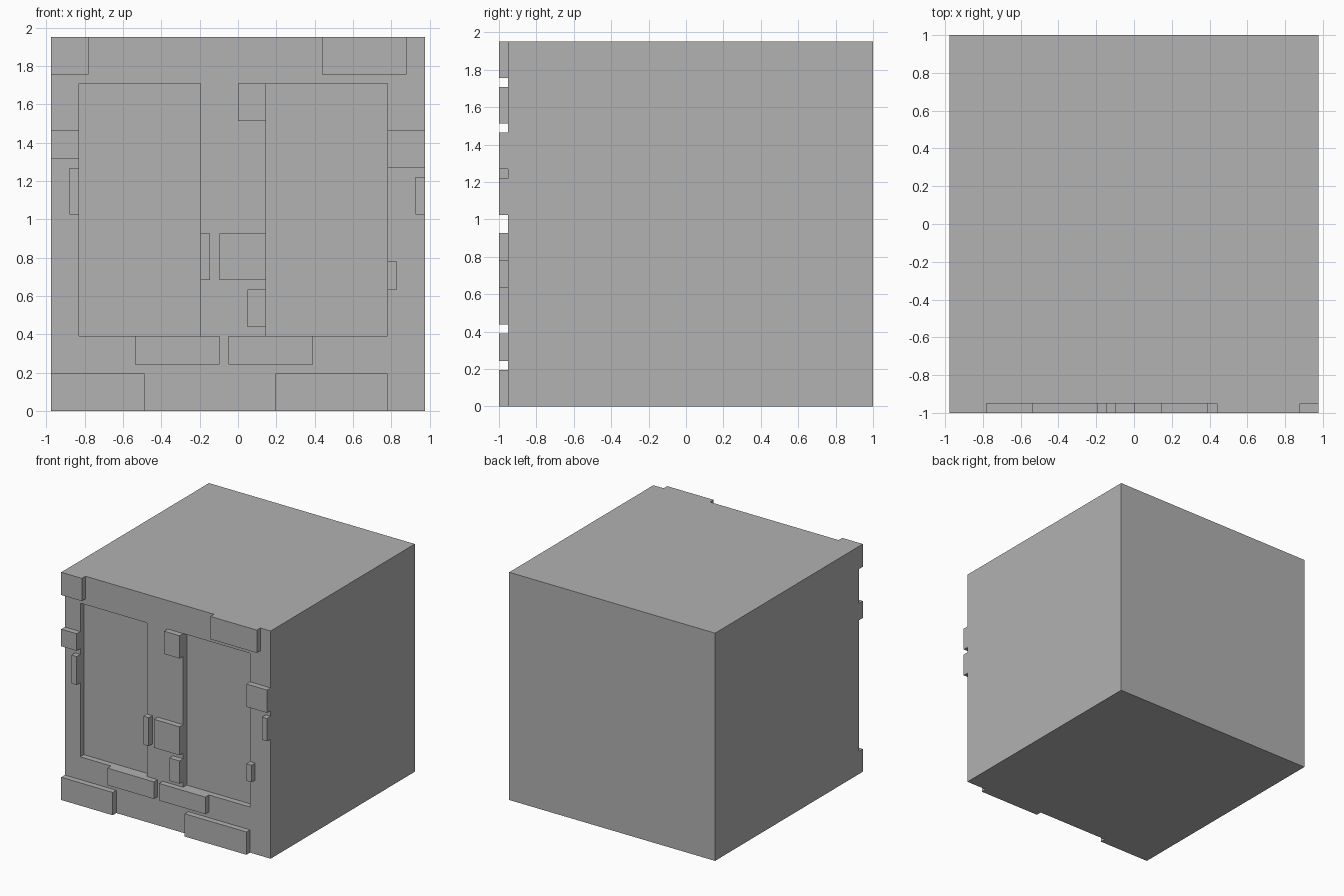
import bpy
import bmesh

cube = bpy.data.objects.get("Cube")
if cube:
    bpy.data.objects.remove(cube, do_unlink=True)

# The whole design sits on a square module: 40 modules wide and tall, 41 deep
U = 2 / 41
FRONT, BACK = -19.5, 20.5

stone = bpy.data.materials.new("grey stone")
stone.use_nodes = True
GREY = (0.445, 0.445, 0.445, 1)
stone.diffuse_color = GREY
stone.node_tree.nodes["Principled BSDF"].inputs["Base Color"].default_value = GREY


def box(name, x, y, z):
    """Box between the (low, high) module limits on each axis."""
    bm = bmesh.new()
    bmesh.ops.create_cube(bm, size=1)
    for v in bm.verts:
        v.co = [U * (lim[0] if c < 0 else lim[1]) for c, lim in zip(v.co, (x, y, z))]
    mesh = bpy.data.meshes.new(name)
    bm.to_mesh(mesh)
    bm.free()
    mesh.materials.append(stone)
    obj = bpy.data.objects.new(name, mesh)
    bpy.context.collection.objects.link(obj)
    return obj


# Solid block with two tall window recesses sunk one module into the front
wall = box("wall_block", (-20, 20), (FRONT, BACK), (0, 40))
for name, x in (("right_recess", (-17, -4)), ("left_recess", (3, 16))):
    cutter = box(name + "_cutter", x, (FRONT - 1, FRONT + 1), (8, 35))
    cutter.hide_render = True
    cut = wall.modifiers.new(name, "BOOLEAN")
    cut.operation, cut.solver, cut.object = "DIFFERENCE", "EXACT", cutter
    bpy.context.view_layer.objects.active = wall
    bpy.ops.object.modifier_apply(modifier=name)
    bpy.data.objects.remove(cutter, do_unlink=True)

# Raised stones on the front: x low, x high, z low, z high
STONES = {
    "top_corner_stone": (-20, -16, 36, 40),
    "top_edge_stone": (9, 18, 36, 40),
    "pillar_top_stone": (0, 3, 31, 35),
    "right_jamb_stone": (-20, -17, 27, 30),
    "left_jamb_stone": (16, 20, 26, 30),
    "right_jamb_sliver": (-18, -17, 21, 26),
    "left_edge_sliver": (19, 20, 21, 25),
    "pillar_sliver": (-4, -3, 14, 19),
    "pillar_middle_stone": (-2, 3, 14, 19),
    "pillar_low_stone": (1, 3, 9, 13),
    "left_jamb_sliver": (16, 17, 13, 16),
    "right_sill_stone": (-11, -2, 5, 8),
    "left_sill_stone": (-1, 8, 5, 8),
    "right_base_stone": (-20, -10, 0, 4),
    "left_base_stone": (4, 16, 0, 4),
}
for name, (x0, x1, z0, z1) in STONES.items():
    box(name, (x0, x1), (FRONT - 1, FRONT), (z0, z1))
